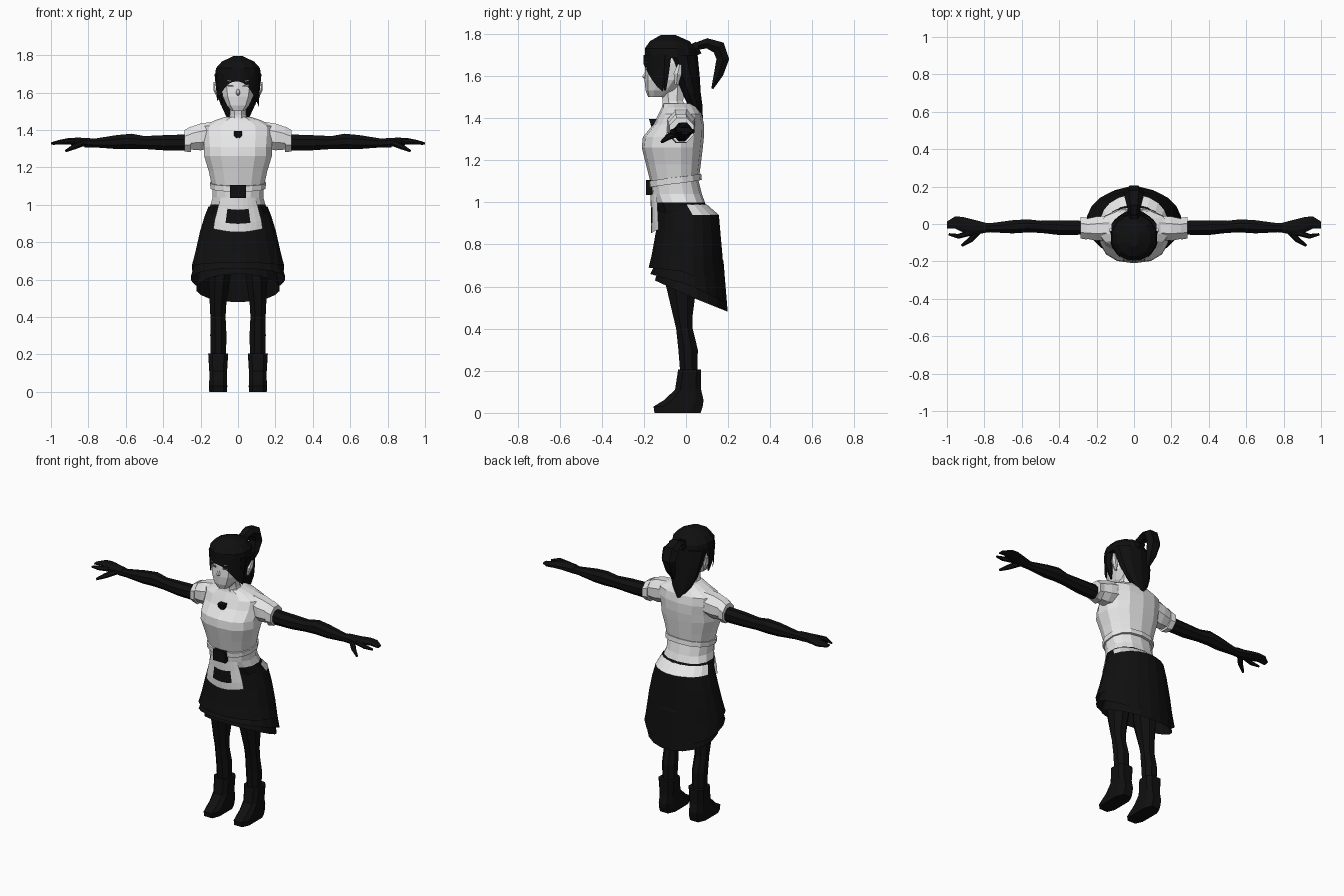
import bpy, bmesh, math
from mathutils import Vector

cube = bpy.data.objects.get("Cube")
if cube:
    bpy.data.objects.remove(cube, do_unlink=True)


def material(name, value):
    m = bpy.data.materials.new(name)
    m.use_nodes = True
    m.diffuse_color = (value, value, value, 1)
    bsdf = m.node_tree.nodes["Principled BSDF"]
    bsdf.inputs["Base Color"].default_value = m.diffuse_color
    bsdf.inputs["Roughness"].default_value = 0.9
    return m


LIGHT, DARK, GREY = 0, 1, 2
MATS = [material("pale cloth", 0.8), material("black cloth", 0.005), material("grey line", 0.2)]


def skin(name, loops, color, closed=True, caps=True):
    """Join point loops with quads; color is an index or a rule on the face centre."""
    bm = bmesh.new()
    rows = [[bm.verts.new(p) for p in loop] for loop in loops]
    n = len(rows[0])
    for a, b in zip(rows, rows[1:]):
        for i in range(n if closed else n - 1):
            j = (i + 1) % n
            bm.faces.new((a[i], a[j], b[j], b[i]))
    if closed and caps:
        bm.faces.new(rows[0])
        bm.faces.new(rows[-1])
    bmesh.ops.recalc_face_normals(bm, faces=bm.faces)
    for f in bm.faces:
        f.material_index = color(f.calc_center_median()) if callable(color) else color
    me = bpy.data.meshes.new(name)
    bm.to_mesh(me)
    bm.free()
    for m in MATS:
        me.materials.append(m)
    ob = bpy.data.objects.new(name, me)
    bpy.context.collection.objects.link(ob)
    return ob


def loft(name, rings, color, n=12, power=1.0, arc=None, shift=None, side=0, caps=True):
    """Rings are (height, centre, half width, low, high); side +-1 lofts along x instead."""
    loops = []
    for k, (t, c, w, lo, hi) in enumerate(rings):
        loop = []
        for i in range(n):
            a = 2 * math.pi * (i + 0.5) / n
            if arc:
                a = math.radians(arc[0] + (arc[1] - arc[0]) * i / (n - 1))
            u, v = (math.copysign(abs(q) ** power, q) for q in (math.cos(a), math.sin(a)))
            p, q = c + w * u, (lo + hi) / 2 + (hi - lo) / 2 * v
            d = shift(k, a) if shift else 0
            loop.append((side * t, p, q) if side else (p, q, t + d))
        loops.append(loop)
    return skin(name, loops, color, arc is None, caps)


def tube(name, path, color, n=6, wide=1.0):
    """Tapered tube through (x, y, z, radius) points; wide stretches it sideways."""
    pts = [Vector(p[:3]) for p in path]
    loops = []
    for i, p in enumerate(path):
        t = (pts[min(i + 1, len(pts) - 1)] - pts[max(i - 1, 0)]).normalized()
        u = t.cross(Vector((0, 0, 1)) if abs(t.z) < 0.95 else Vector((0, 1, 0))).normalized()
        if abs(t.x) < 0.3:
            u = Vector((1, 0, 0))
        v = t.cross(u).normalized()
        ang = [2 * math.pi * k / n for k in range(n)]
        loops.append([pts[i] + p[3] * (wide * u * math.cos(a) + v * math.sin(a)) for a in ang])
    return skin(name, loops, color)


def plate(name, outline, y, color, thick=0.008):
    """Thin plate facing the front."""
    return skin(name, [[(x, y + d, z) for x, z in outline] for d in (0, thick)], color)


# Torso with fitted bodice; the hip band below the waist is black
loft("torso", [(0.9, 0, .16, -.12, .1), (0.96, 0, .165, -.135, .1), (1.0, 0, .15, -.15, .09),
               (1.04, 0, .138, -.165, .075), (1.1, 0, .142, -.17, .06), (1.18, 0, .16, -.19, .07),
               (1.26, 0, .185, -.21, .08), (1.31, 0, .185, -.205, .085), (1.37, 0, .19, -.155, .085),
               (1.42, 0, .19, -.13, .075), (1.45, 0, .13, -.115, .055), (1.47, 0, .07, -.11, .03)],
     lambda c: DARK if c.z < 1.0 else LIGHT, n=14, power=0.85)
loft("neck", [(1.43, 0, .065, -.115, .03), (1.48, 0, .047, -.115, -.01), (1.56, 0, .045, -.13, 0)], LIGHT, n=8)

# Belt, buckle, brooch and neckline seam
loft("belt", [(1.07, 0, .15, -.178, .075), (1.1, 0, .153, -.18, .072)], LIGHT, n=14, power=0.85,
     shift=lambda k, a: 0.018 * (1 + math.sin(a)))
buckle = [(-.042, 1.035), (.042, 1.035), (.042, 1.105), (-.042, 1.105)]
skin("buckle", [[(x, y, z) for x, z in buckle] for y in (-.19, -.16)], DARK)
brooch = [(0, 1.345), (.022, 1.37), (.022, 1.395), (-.022, 1.395), (-.022, 1.37)]
skin("brooch", [[(x, -.168 + (1.37 - z) * .3, z) for x, z in brooch],
                [(x, -.12, z) for x, z in brooch]], DARK)

# Front apron of the bodice, with a dark band across its middle
loft("bodice_apron", [(1.04, 0, .142, -.17, .08), (.985, 0, .165, -.167, .1), (.91, 0, .195, -.167, .13),
                      (.865, 0, .205, -.165, .14)],
     lambda c: DARK if abs(c.x) < .075 and .91 < c.z < .985 else LIGHT, n=9, arc=(-130, -50),
     shift=lambda k, a: -0.012 * (k > 0) * math.cos(3 * (a + math.pi / 2)))

# Skirt: pale shelf at the back of the hips, three tiers with hems dropping to the back
def hem(side_z, front_z, back_z):
    def height(a):
        s = math.sin(a)
        end = back_z if s > 0 else front_z
        return side_z + (end - side_z) * abs(s)
    return height


tiers = [("overskirt", hem(.67, .69, .56), .25, -.18, .185),
         ("middle_ruffle", hem(.61, .66, .52), .255, -.172, .195),
         ("lower_ruffle", hem(.55, .63, .48), .225, -.15, .2)]
for i, (name, height, w, y0, y1) in enumerate(tiers):
    if i == 0:
        top = [(.99, 0, .16, -.13, .1), (.94, 0, .18, -.142, .158), (.86, 0, .205, -.145, .165),
               (.75, 0, .23, -.165, .175)]
    else:
        top = [(.78, 0, .19, -.13, .15), (.72, 0, w - .03, y0 + .03, y1 - .02)]
    last = len(top)
    pleat = lambda k, a, h=height, last=last: h(a) + .012 * math.cos(10 * a) if k == last else 0
    loft(name, top + [(0, 0, w, y0, y1)],
         (lambda c: LIGHT if c.z > .94 and c.y > .03 else DARK) if i == 0 else DARK,
         n=20, shift=pleat, caps=False)

# Head
loft("head", [(1.5, 0, .035, -.18, -.1), (1.53, 0, .062, -.192, -.05), (1.58, 0, .085, -.197, 0),
              (1.66, 0, .097, -.192, .03), (1.74, 0, .09, -.17, .02)], LIGHT, n=10, power=.8)
tube("nose", [(0, -.185, 1.625, .006), (0, -.2, 1.595, .011), (0, -.188, 1.585, .006)], LIGHT)

# Hair: cap, swept fringe, back fall and ponytail
loft("hair_cap", [(1.685, 0, .127, -.2, .055), (1.73, 0, .122, -.2, .05), (1.765, 0, .09, -.175, .02),
                  (1.795, 0, .025, -.12, -.05)], DARK, n=12)
loft("hair_fringe", [(1.7, 0, .125, -.202, .055), (1.675, 0, .115, -.203, .05)], DARK, n=13, arc=(-165, -15),
     shift=lambda k, a: -k * (.13 * abs(math.cos(a)) ** 2.2 + .015 * (1 + math.cos(a))))
loft("hair_fall", [(1.7, 0, .126, -.1, .055), (1.6, 0, .11, -.06, .065), (1.52, 0, .09, -.02, .07),
                   (1.46, 0, .06, .01, .078), (1.4, 0, .02, .05, .08)], DARK, n=10)
tube("hair_tie", [(0, .02, 1.715, .035), (0, .06, 1.735, .035)], DARK)
tube("ponytail", [(0, .045, 1.74, .02), (0, .1, 1.755, .028), (0, .155, 1.735, .038), (0, .175, 1.68, .035),
                  (0, .155, 1.61, .026), (0, .125, 1.54, .006)], DARK, wide=1.4)

for s, tag in ((1, "left"), (-1, "right")):
    # Face details and side hair
    plate(tag + "_eye", [(s * x, z) for x, z in ((.022, 1.63), (.06, 1.634), (.058, 1.642), (.026, 1.64))], -.193, GREY)
    plate(tag + "_brow", [(s * x, z) for x, z in ((.018, 1.655), (.06, 1.662), (.058, 1.667), (.02, 1.662))], -.195, GREY)
    tube(tag + "_side_lock", [(s * .105, -.1, 1.7, .035), (s * .1, -.105, 1.61, .027), (s * .088, -.1, 1.53, .006)],
         DARK, wide=.6)
    tube(tag + "_ear", [(s * .1, -.045, 1.56, .01), (s * .115, -.04, 1.61, .022), (s * .125, -.03, 1.655, .01)],
         LIGHT, wide=.7)

    # Short sleeve with cuff
    loft(tag + "_sleeve", [(.13, -.02, .07, 1.3, 1.45), (.2, -.025, .07, 1.285, 1.44), (.255, -.025, .058, 1.29, 1.42)],
         LIGHT, n=8, side=s)
    loft(tag + "_sleeve_cuff", [(.25, -.025, .064, 1.275, 1.425), (.285, -.02, .062, 1.28, 1.405)], LIGHT, n=8, side=s)

    # Gloved arm and hand
    loft(tag + "_arm", [(.26, -.02, .04, 1.285, 1.38), (.4, -.02, .042, 1.288, 1.375), (.5, -.015, .035, 1.295, 1.37),
                        (.57, -.01, .038, 1.295, 1.383), (.65, -.015, .038, 1.295, 1.375), (.77, -.02, .026, 1.305, 1.355),
                        (.82, -.02, .03, 1.305, 1.36)], DARK, n=8, side=s)
    loft(tag + "_palm", [(.79, -.02, .028, 1.305, 1.36), (.87, -.018, .048, 1.315, 1.36), (.91, -.005, .045, 1.322, 1.357),
                         (.955, .008, .036, 1.322, 1.348), (1.0, -.005, .02, 1.322, 1.334)], DARK, n=8, side=s)
    tube(tag + "_forefinger", [(s * .87, -.045, 1.338, .016), (s * .94, -.066, 1.335, .013), (s * .99, -.055, 1.325, .006)], DARK)
    tube(tag + "_thumb", [(s * .83, -.035, 1.33, .018), (s * .875, -.085, 1.31, .015), (s * .92, -.115, 1.287, .007)], DARK)

    # Leg and ankle boot
    loft(tag + "_leg", [(.12, s * .105, .042, -.025, .055), (.3, s * .105, .047, -.04, .06), (.4, s * .107, .044, -.05, .035),
                        (.46, s * .107, .047, -.065, .035), (.6, s * .1, .062, -.1, .055), (.85, s * .09, .075, -.11, .08)],
         DARK, n=8)
    loft(tag + "_boot", [(0, s * .106, .05, -.155, .075), (.03, s * .106, .051, -.16, .085), (.06, s * .106, .05, -.11, .088),
                         (.11, s * .106, .05, -.055, .075), (.205, s * .106, .056, -.04, .075)], DARK, n=8, power=.6)
